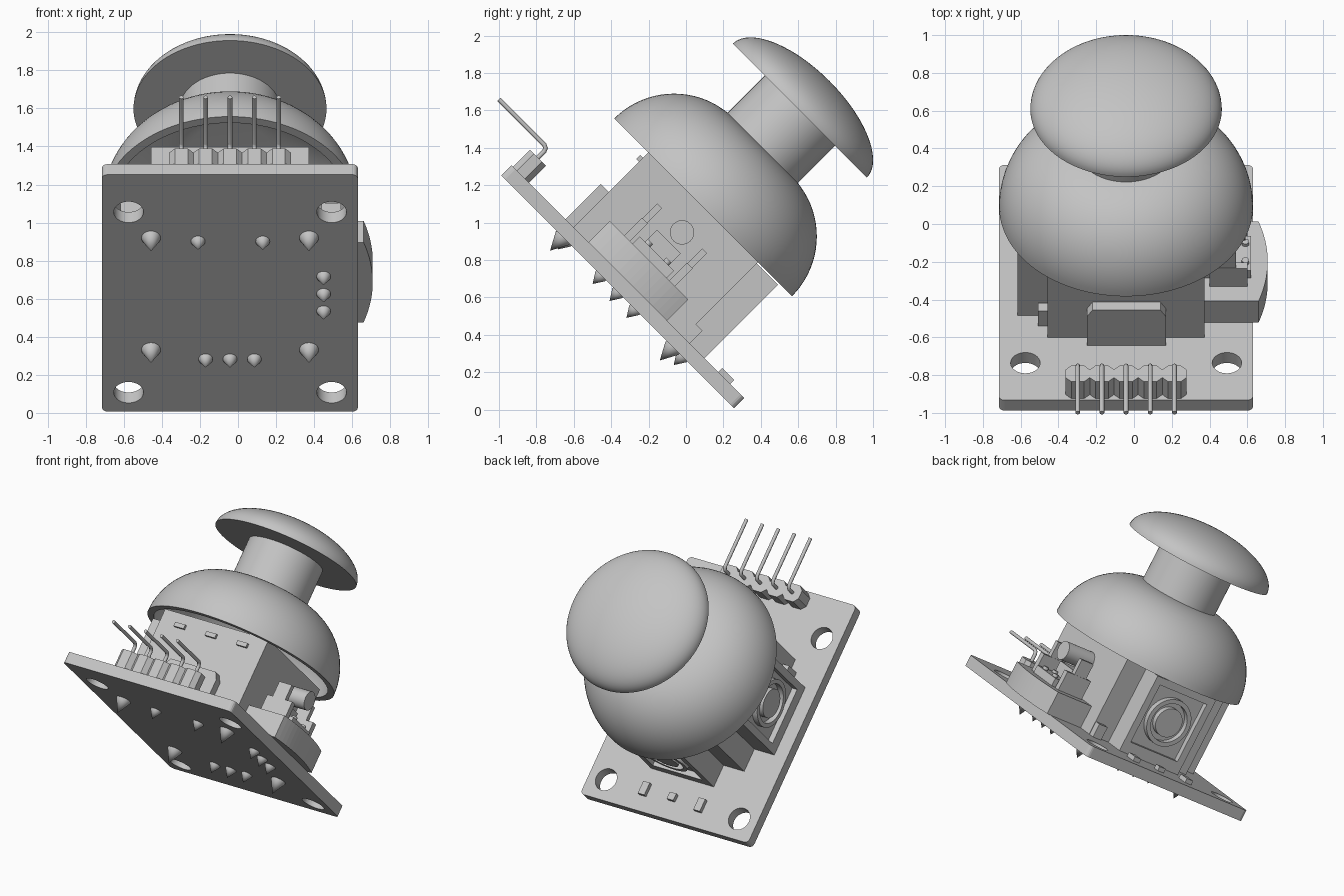
import bpy, bmesh, math
from mathutils import Matrix, Vector

if "Cube" in bpy.data.objects:
    bpy.data.objects.remove(bpy.data.objects["Cube"])

GREY = bpy.data.materials.new("plain grey")
GREY.use_nodes = True
COLOUR = (0.55, 0.55, 0.55, 1)
GREY.diffuse_color = COLOUR
GREY.node_tree.nodes["Principled BSDF"].inputs["Base Color"].default_value = COLOUR

# The whole module is built flat, then tilted about the x axis
TILT = math.radians(-45)
CX, CY = -0.042, -0.70       # centre of the stick
TOP = 0.265                  # upper face of the board


def finish(name, bm, smooth=False):
    bmesh.ops.recalc_face_normals(bm, faces=bm.faces)
    mesh = bpy.data.meshes.new(name)
    bm.to_mesh(mesh)
    bm.free()
    obj = bpy.data.objects.new(name, mesh)
    bpy.context.collection.objects.link(obj)
    mesh.materials.append(GREY)
    obj.rotation_euler.x = TILT
    if smooth:
        bpy.ops.object.select_all(action='DESELECT')
        obj.select_set(True)
        bpy.context.view_layer.objects.active = obj
        bpy.ops.object.shade_smooth_by_angle(angle=math.radians(35))
    return obj


def box(name, x, y, z):
    """Box from (min, max) pairs."""
    bm = bmesh.new()
    size = [b - a for a, b in (x, y, z)]
    mid = [(a + b) / 2 for a, b in (x, y, z)]
    bmesh.ops.create_cube(bm, size=1, matrix=Matrix.Translation(mid) @ Matrix.Diagonal((*size, 1)))
    return finish(name, bm)


def prism(name, outline, low, high, place=lambda u, v, w: (u, v, w), smooth=False):
    """Extrude a flat outline between two levels; place maps it into space."""
    bm = bmesh.new()
    face = bm.faces.new([bm.verts.new(place(u, v, low)) for u, v in outline])
    ext = bmesh.ops.extrude_face_region(bm, geom=[face])
    step = Vector(place(0, 0, high)) - Vector(place(0, 0, low))
    bmesh.ops.translate(bm, vec=step, verts=[g for g in ext["geom"] if isinstance(g, bmesh.types.BMVert)])
    return finish(name, bm, smooth)


def lathe(name, profile, centre, axis='Z', steps=96):
    """Spin an (r, h) profile about an axis through centre."""
    bm = bmesh.new()
    verts = [bm.verts.new((r, 0, h)) for r, h in profile]
    edges = [bm.edges.new(p) for p in zip(verts, verts[1:])]
    bmesh.ops.spin(bm, geom=verts + edges, cent=(0, 0, 0), axis=(0, 0, 1),
                   angle=math.tau, steps=steps, use_duplicate=False)
    bmesh.ops.remove_doubles(bm, verts=bm.verts, dist=1e-5)
    turn = {'Z': Matrix(), 'X': Matrix.Rotation(math.pi / 2, 4, 'Y'),
            '-X': Matrix.Rotation(-math.pi / 2, 4, 'Y'),
            'Y': Matrix.Rotation(-math.pi / 2, 4, 'X')}[axis]
    bm.transform(Matrix.Translation(centre) @ turn)
    return finish(name, bm, True)


def arc(r0, h0, a, b, start=0, end=90, n=20):
    angles = [math.radians(start + (end - start) * i / n) for i in range(n + 1)]
    return [(r0 + a * math.cos(t), h0 + b * math.sin(t)) for t in angles]


# Circuit board with four mounting holes
def rounded(x0, x1, y0, y1, r):
    pts = []
    for cx, cy, a in ((x1 - r, y1 - r, 0), (x0 + r, y1 - r, 90), (x0 + r, y0 + r, 180), (x1 - r, y0 + r, 270)):
        pts += arc(cx, cy, r, r, a, a + 90, 4)
    return pts

board = prism("circuit_board", rounded(-0.715, 0.63, -1.584, 0.177, 0.03), 0.187, TOP)
for x in (-0.575, 0.492):
    for y in (-1.305, 0.035):
        cutter = lathe("hole_cutter", [(0, 0.1), (0.078, 0.1), (0.078, 0.4), (0, 0.4)], (x, y, 0), steps=40)
        cutter.hide_render = True
        bpy.context.view_layer.objects.active = board
        mod = board.modifiers.new("hole", 'BOOLEAN')
        mod.operation, mod.object, mod.solver = 'DIFFERENCE', cutter, 'EXACT'
        bpy.ops.object.modifier_apply(modifier=mod.name)
        bpy.data.objects.remove(cutter)

# Stick: hollow boot, stem and mushroom cap
outer = arc(0.22, 0.83, 0.452, 0.452)
inner = arc(0.22, 0.83, 0.405, 0.405)
lathe("boot_dome", [(0, 1.282)] + outer[::-1] + inner + [(0, 1.235)], (CX, CY, 0))
lathe("stick_stem", [(0, 1.25), (0.265, 1.25), (0.265, 1.57), (0, 1.57)], (CX, CY, 0))
lathe("thumb_cap", [(0, 1.56)] + arc(0, 1.56, 0.507, 0.225), (CX, CY, 0))

# Housing with its front latch and small clips
H = 0.415
box("housing", (CX - H, CX + H), (CY - H, CY + H), (TOP, 0.86))
latch = [(-0.25, TOP), (0.17, TOP), (0.17, 0.48), (0.14, 0.53), (-0.22, 0.53), (-0.25, 0.48)]
prism("front_latch", latch, -1.175, CY - H, lambda u, v, w: (u, w, v))
for x in (CX - 0.25, CX, CX + 0.25):
    box("housing_clip", (x - 0.04, x + 0.04), (CY - H - 0.02, CY - H), (0.76, 0.79))
box("corner_clip", (CX - H - 0.05, CX - H), (-1.03, -0.97), (TOP, 0.38))
box("corner_clip", (0.3, 0.37), (CY + H, CY + H + 0.05), (TOP, 0.36))


# Two sensor blocks, each with a raised rim, ring and hub on the outer face
def sensor(name, place, axis, centre):
    def slab(part, u0, u1, v0, v1, w0, w1):
        prism(f"{name}_{part}", [(u0, v0), (u1, v0), (u1, v1), (u0, v1)], w0, w1, place)
    w, low, high, face, rim = 0.25, TOP, 0.82, 0.12, 0.16
    slab("body", -w, w, low, high, 0, face)
    for s in (-1, 1):
        slab("side_rim", *sorted((s * w, s * (w - 0.05))), low, high, face, rim)
    slab("lower_rim", -w, w, low, low + 0.08, face, rim)
    slab("upper_rim", -w, w, high - 0.05, high, face, rim)
    mid = Vector(place(0, 0.56, face))
    ring = [(0.135, 0), (0.135, 0.04), (0.165, 0.04), (0.165, 0)]
    lathe(f"{name}_ring", ring, mid, axis, 40)
    lathe(f"{name}_hub", [(0, 0.04), (0.1, 0.04), (0.1, 0)], mid, axis, 40)

sensor("side_sensor", lambda u, v, w: (CX - H - w, CY + u, v), '-X', None)
sensor("rear_sensor", lambda u, v, w: (CX + u, CY + H + w, v), 'Y', None)

# Push switch: base with a bulged outer face, posts, carrier and shaft
bulge = [(0.66 + 0.048 * (1 - t * t), CY - 0.005 + 0.297 * t) for t in [i / 8 - 1 for i in range(17)]]
prism("switch_base", [(0.37, -1.002)] + bulge + [(0.37, -0.408)], TOP, 0.425)
box("switch_body", (0.37, 0.62), (-0.83, -0.57), (0.425, 0.48))
for y in (-0.87, -0.53):
    box("switch_post", (0.40, 0.60), (y - 0.022, y + 0.022), (0.42, 0.56))
    box("switch_arm", (0.44, 0.54), (y - 0.018, y + 0.018), (0.56, 0.67))
box("shaft_carrier", (0.37, 0.50), (-0.79, -0.61), (0.48, 0.57))
lathe("switch_shaft", [(0, 0), (0.065, 0), (0.065, 0.22), (0, 0.22)], (0.37, -0.685, 0.655), 'X', 24)
for x in (0.51, 0.59):
    for y in (-0.77, -0.63):
        lathe("switch_rivet", [(0.02, 0), (0.02, 0.02), (0, 0.02)], (x, y, 0.48), steps=12)

# Pin header: notched block segments with bent pins
PITCH = 0.128
for i in range(5):
    x = CX + (i - 2) * PITCH
    a, b = PITCH / 2, PITCH / 2 - 0.03
    y0, y1 = -1.572, -1.452
    seg = [(x - b, y0), (x + b, y0), (x + a, y0 + 0.03), (x + a, y1 - 0.03),
           (x + b, y1), (x - b, y1), (x - a, y1 - 0.03), (x - a, y0 + 0.03)]
    prism("header_segment", seg, TOP, 0.392)
    curve = bpy.data.curves.new("header_pin", 'CURVE')
    curve.dimensions, curve.bevel_depth, curve.bevel_resolution = '3D', 0.0125, 2
    curve.use_fill_caps = True
    path = [(-1.512, 0.35), (-1.512, 0.44), (-1.52, 0.458), (-1.538, 0.466), (-1.88, 0.466)]
    spline = curve.splines.new('POLY')
    spline.points.add(len(path) - 1)
    for p, (y, z) in zip(spline.points, path):
        p.co = (x, y, z, 1)
    curve.materials.append(GREY)
    pin = bpy.data.objects.new("header_pin", curve)
    pin.rotation_euler.x = TILT
    bpy.context.collection.objects.link(pin)

# Solder cones under the board
big = [(x, y) for x in (CX - H, CX + H) for y in (CY - H, CY + H)]
small = [(-0.21, -1.09), (0.13, -1.09)]
small += [(0.45, -0.70 + d) for d in (-0.128, 0, 0.128)]
small += [(CX + d, -0.215) for d in (-0.128, 0, 0.128)]
for points, r, depth in ((big, 0.05, 0.1), (small, 0.037, 0.065)):
    for x, y in points:
        lathe("solder_cone", [(r, 0.19), (r, 0.18), (0, 0.187 - depth)], (x, y, 0), steps=24)

# Small chips near the rear edge
for x, half in ((0.18, 0.045), (CX, 0.025), (-0.265, 0.045)):
    box("surface_chip", (x - 0.026, x + 0.026), (0.025 - half, 0.025 + half), (TOP, 0.295))
